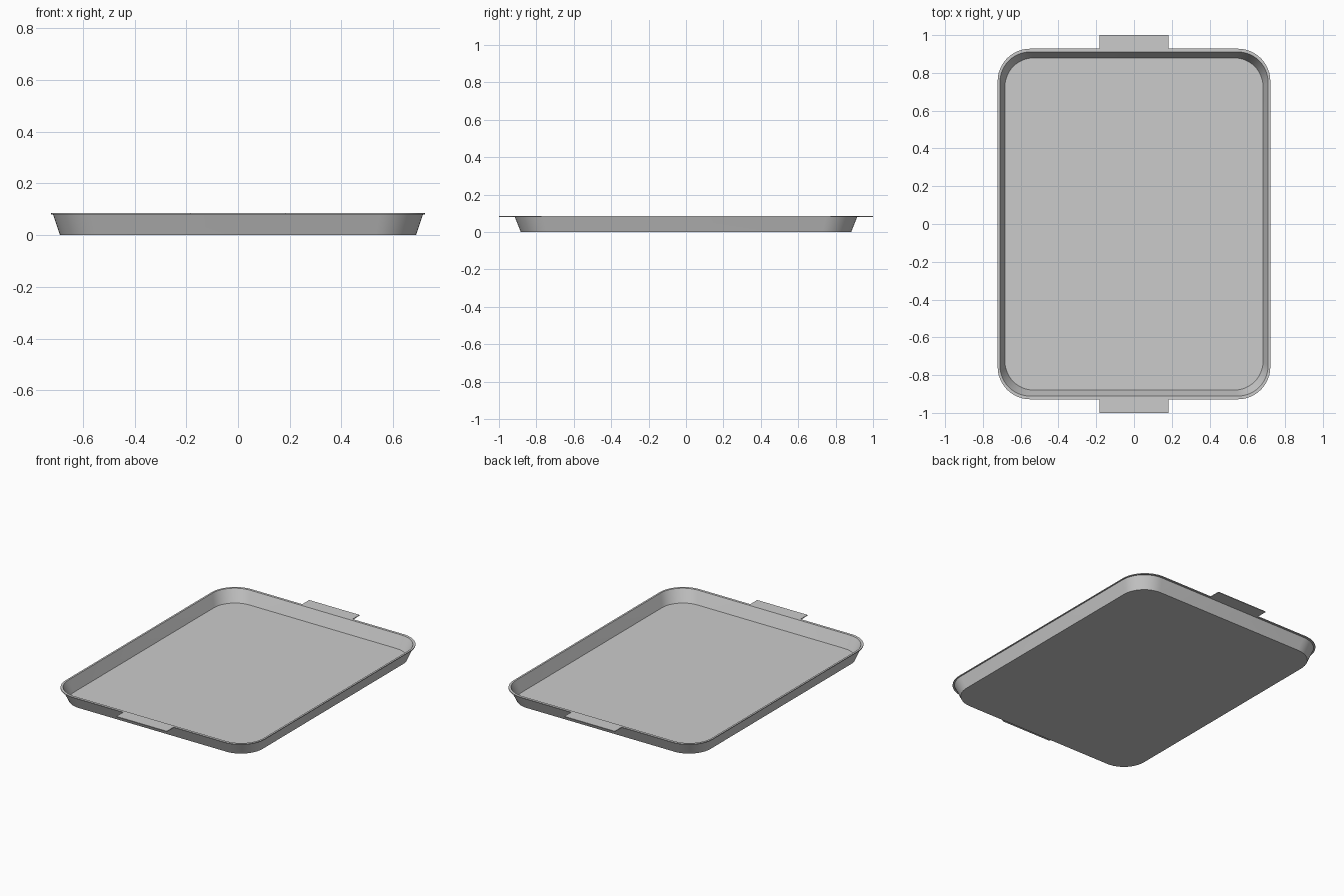
import bpy, bmesh
from math import cos, sin, pi, radians

if "Cube" in bpy.data.objects:
    bpy.data.objects.remove(bpy.data.objects["Cube"])

HEIGHT, SHEET = 0.085, 0.005
SEG = 12  # steps per rounded corner


def rounded_rect(hx, hy, r):
    pts = []
    for k, (sx, sy) in enumerate([(1, 1), (-1, 1), (-1, -1), (1, -1)]):
        for i in range(SEG + 1):
            a = (k + i / SEG) * pi / 2
            pts.append((sx * (hx - r) + r * cos(a), sy * (hy - r) + r * sin(a)))
    return pts


def finish(name, bm):
    bmesh.ops.recalc_face_normals(bm, faces=bm.faces)
    mesh = bpy.data.meshes.new(name)
    bm.to_mesh(mesh)
    bm.free()
    obj = bpy.data.objects.new(name, mesh)
    bpy.context.collection.objects.link(obj)
    return obj


# Tray: outer wall, rolled-flat rim and inner wall lofted as one shell
# each section: half width, half length, corner radius, height
sections = [
    (0.688, 0.883, 0.155, 0.0),
    (0.715, 0.915, 0.165, HEIGHT - SHEET),
    (0.722, 0.928, 0.172, HEIGHT - SHEET),
    (0.722, 0.928, 0.172, HEIGHT),
    (0.710, 0.911, 0.161, HEIGHT),
    (0.683, 0.879, 0.151, SHEET),
]
bm = bmesh.new()
rings = [[bm.verts.new((x, y, z)) for x, y in rounded_rect(hx, hy, r)]
         for hx, hy, r, z in sections]
for lower, upper in zip(rings, rings[1:]):
    n = len(lower)
    for i in range(n):
        j = (i + 1) % n
        bm.faces.new((lower[i], lower[j], upper[j], upper[i]))
bm.faces.new(rings[0])    # underside
bm.faces.new(rings[-1])   # floor
tray = finish("tray", bm)
bpy.context.view_layer.objects.active = tray
tray.select_set(True)
bpy.ops.object.shade_smooth_by_angle(angle=radians(30))

# Flat handle tabs at both ends
for side, name in ((-1, "front_handle"), (1, "back_handle")):
    bm = bmesh.new()
    bmesh.ops.create_cube(bm, size=1)
    bmesh.ops.scale(bm, vec=(0.366, 0.072, SHEET), verts=bm.verts)
    bmesh.ops.translate(bm, vec=(0, side * 0.964, HEIGHT - SHEET / 2), verts=bm.verts)
    finish(name, bm)
